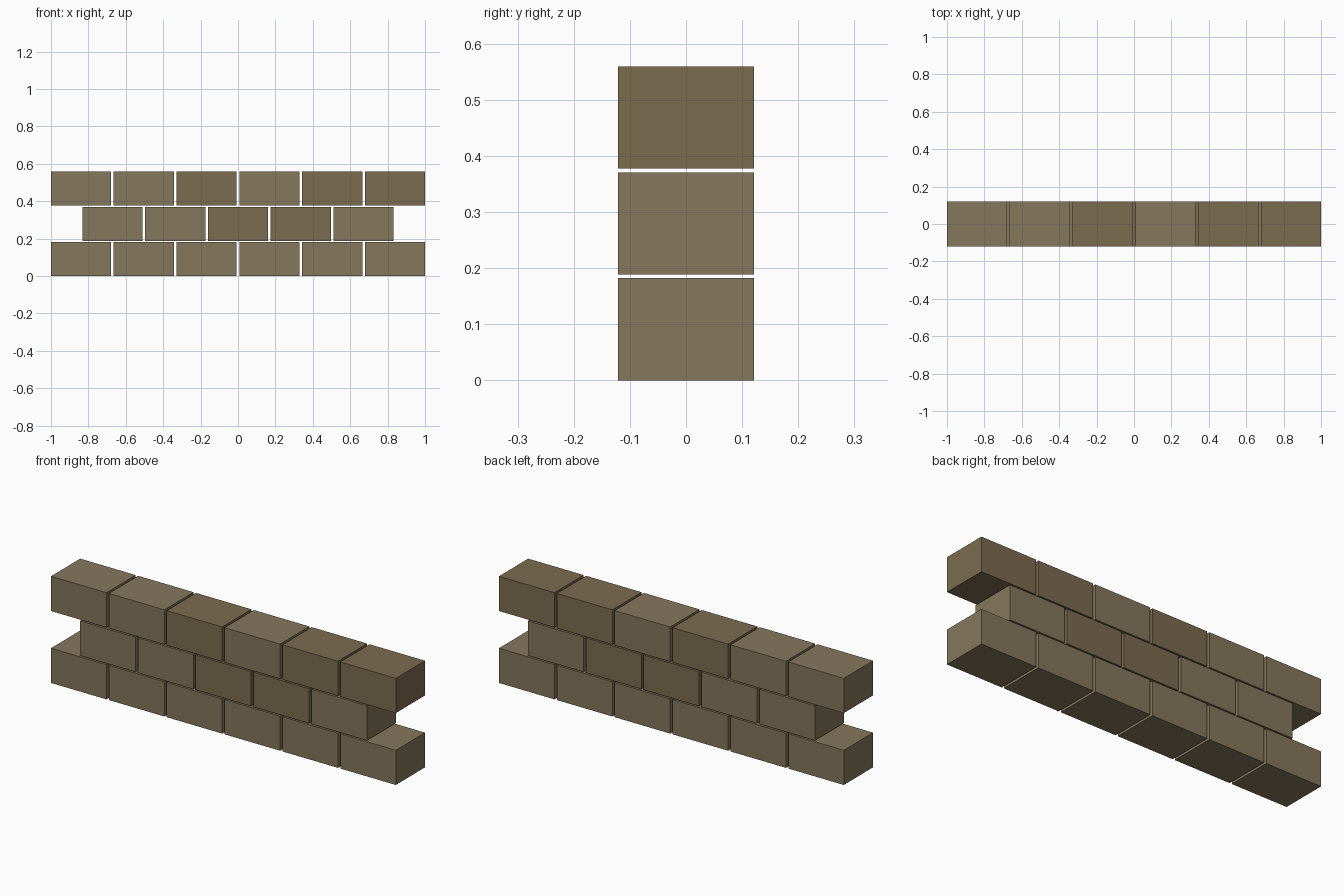
import bpy

if "Cube" in bpy.data.objects:
    bpy.data.objects.remove(bpy.data.objects["Cube"])

W, D, H = 0.322, 0.242, 0.182       # brick size
PITCH_X, PITCH_Z = 0.3356, 0.1885   # brick spacing including joints


def material(name, color):
    mat = bpy.data.materials.new(name)
    mat.diffuse_color = (*color, 1)
    mat.use_nodes = True
    mat.node_tree.nodes["Principled BSDF"].inputs["Base Color"].default_value = mat.diffuse_color
    return mat


MATS = {"L": material("light_stone", (0.234, 0.188, 0.107)),
        "D": material("dark_stone", (0.198, 0.150, 0.078))}


def brick(name, x, z, mat):
    bpy.ops.mesh.primitive_cube_add(size=1, location=(x, 0, z))
    ob = bpy.context.object
    ob.name = name
    ob.scale = (W, D, H)
    bpy.ops.object.transform_apply(location=False, rotation=False, scale=True)
    ob.data.materials.append(mat)


# Courses from bottom to top, each centred so the joints are staggered
courses = ["LLLLLL", "LLDDL", "LLDLDD"]
for row, shades in enumerate(courses):
    for col, shade in enumerate(shades):
        x = (col - (len(shades) - 1) / 2) * PITCH_X
        brick(f"brick_row{row + 1}_{col + 1}", x, H / 2 + row * PITCH_Z, MATS[shade])
